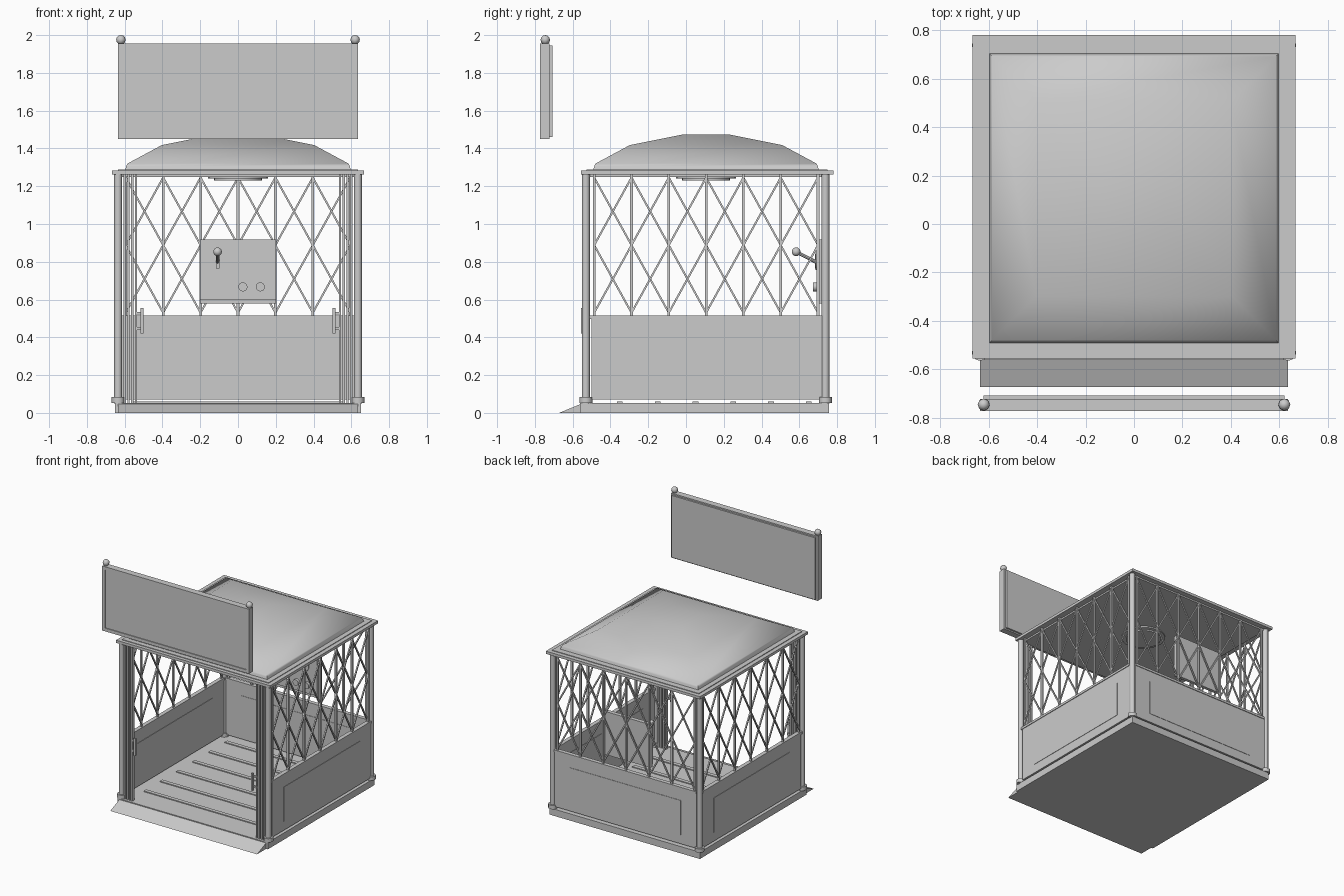
import bpy, bmesh, math
from mathutils import Vector

if "Cube" in bpy.data.objects:
    bpy.data.objects.remove(bpy.data.objects["Cube"])

grey = bpy.data.materials.new("plain_grey")
grey.diffuse_color = (0.6, 0.6, 0.6, 1)
grey.use_nodes = True
grey.node_tree.nodes["Principled BSDF"].inputs["Base Color"].default_value = grey.diffuse_color

CY = 0.106            # middle of the cage in depth
PX = 0.635            # post line, left and right
PF, PB = -0.53, 0.738  # post line, front and back


def finish(name, bm, smooth=None):
    bmesh.ops.recalc_face_normals(bm, faces=bm.faces)
    me = bpy.data.meshes.new(name)
    bm.to_mesh(me)
    bm.free()
    ob = bpy.data.objects.new(name, me)
    bpy.context.collection.objects.link(ob)
    me.materials.append(grey)
    if smooth:
        bpy.ops.object.select_all(action='DESELECT')
        ob.select_set(True)
        bpy.context.view_layer.objects.active = ob
        bpy.ops.object.shade_smooth_by_angle(angle=math.radians(smooth))
    return ob


def add_box(bm, x0, x1, y0, y1, z0, z1):
    vs = bmesh.ops.create_cube(bm, size=1)['verts']
    for v in vs:
        v.co = Vector(((x0 + x1) / 2 + v.co.x * (x1 - x0),
                       (y0 + y1) / 2 + v.co.y * (y1 - y0),
                       (z0 + z1) / 2 + v.co.z * (z1 - z0)))


def boxes(name, *specs):
    bm = bmesh.new()
    for s in specs:
        add_box(bm, *s)
    return finish(name, bm)


def add_rod(bm, a, b, r, seg=12):
    a, b = Vector(a), Vector(b)
    d = b - a
    vs = bmesh.ops.create_cone(bm, cap_ends=True, segments=seg, radius1=r,
                               radius2=r, depth=d.length)['verts']
    q = Vector((0, 0, 1)).rotation_difference(d.normalized())
    for v in vs:
        v.co = q @ v.co + (a + b) / 2


def add_ball(bm, c, r, seg=8, rings=6):
    for v in bmesh.ops.create_uvsphere(bm, u_segments=seg, v_segments=rings, radius=r)['verts']:
        v.co += Vector(c)


def add_bar(bm, a, b, w, out):
    # square bar between two points, lying in a wall whose normal is out
    a, b, out = Vector(a), Vector(b), Vector(out)
    side = (b - a).normalized().cross(out) * w / 2
    t = out * w / 2
    rings = [[bm.verts.new(p + q) for q in (side + t, side - t, -side - t, -side + t)] for p in (a, b)]
    for i in range(4):
        j = (i + 1) % 4
        bm.faces.new((rings[0][i], rings[0][j], rings[1][j], rings[1][i]))
    bm.faces.new(rings[0])
    bm.faces.new(rings[1])


# platform, floor strips and entrance ramp
boxes("platform", (-0.65, 0.65, -0.56, 0.757, 0, 0.053))
boxes("floor_strips", *[(-0.56, 0.56, y - 0.015, y + 0.015, 0.05, 0.06)
                        for y in [-0.35 + 0.2 * i for i in range(6)]])
bm = bmesh.new()
ends = [[bm.verts.new((x, y, z)) for y, z in ((-0.672, 0), (-0.55, 0), (-0.55, 0.05))]
        for x in (-0.635, 0.635)]
for i in range(3):
    j = (i + 1) % 3
    bm.faces.new((ends[0][i], ends[0][j], ends[1][j], ends[1][i]))
for e in ends:
    bm.faces.new(e)
finish("entrance_ramp", bm)

# corner posts with foot collars
bm = bmesh.new()
for x in (-PX, PX):
    for y in (PF, PB):
        add_rod(bm, (x, y, 0.05), (x, y, 1.265), 0.021)
        add_rod(bm, (x, y, 0.053), (x, y, 0.083), 0.034)
finish("corner_posts", bm, 40)

# lower wall panels, top rails and thin raised fields
for s, nm in ((-1, "left"), (1, "right")):
    x = s * PX
    boxes(nm + "_wall_panel",
          (x - 0.011, x + 0.011, -0.50, 0.72, 0.07, 0.51),
          (x - 0.016, x + 0.016, -0.51, 0.72, 0.497, 0.515),
          (x - 0.014, x + 0.014, -0.36, 0.58, 0.14, 0.41))
boxes("back_wall_panel",
      (-0.615, 0.615, PB - 0.011, PB + 0.011, 0.07, 0.51),
      (-0.615, 0.615, PB - 0.016, PB + 0.016, 0.497, 0.515),
      (-0.48, 0.48, PB - 0.014, PB + 0.014, 0.14, 0.41))


# lattice: uprights with two rows of crossed bars in each bay
def lattice(name, at, out, first, step):
    bm = bmesh.new()
    out = Vector(out)
    zs = (0.53, 0.888, 1.246)
    for i in range(7):
        u = first + i * step
        add_bar(bm, at(u, 0.512), at(u, 1.262), 0.014, out)
        if i < 6:
            for z0, z1 in zip(zs, zs[1:]):
                add_bar(bm, at(u, z0) + out * 0.006, at(u + step, z1) + out * 0.006, 0.01, out)
                add_bar(bm, at(u, z1) - out * 0.006, at(u + step, z0) - out * 0.006, 0.01, out)
    finish(name, bm)


for s, nm in ((-1, "left"), (1, "right")):
    lattice(nm + "_lattice", lambda u, z: Vector((s * PX, u, z)), (s, 0, 0), -0.486, 0.1975)
lattice("back_lattice", lambda u, z: Vector((u, PB, z)), (0, 1, 0), -0.594, 0.198)

# folded front gates with pull handles
for s, nm in ((-1, "left"), (1, "right")):
    boxes(nm + "_folded_gate", *[(s * x - 0.006, s * x + 0.006, PF - 0.012, PF + 0.012, 0.053, 1.262)
                                 for x in (0.54, 0.56, 0.58, 0.60)])
    boxes(nm + "_gate_handle",
          (s * 0.508 - 0.008, s * 0.508 + 0.008, -0.555, -0.54, 0.42, 0.555),
          *[(s * 0.522 - 0.02, s * 0.522 + 0.02, -0.543, -0.53, z, z + 0.015) for z in (0.44, 0.52)])

# stepped cornice around the roof
boxes("cornice",
      (-0.62, 0.62, -0.525, 0.74, 1.25, 1.264),
      (-0.667, 0.667, -0.555, 0.78, 1.262, 1.283),
      (-0.635, 0.635, -0.528, 0.748, 1.28, 1.288))

# domed roof, built from square rings
bm = bmesh.new()
prev = None
for h, z in ((0.598, 1.284), (0.592, 1.305), (0.585, 1.32), (0.403, 1.418), (0.128, 1.473)):
    ring = [bm.verts.new((a * h, CY + b * h, z)) for a, b in ((-1, -1), (1, -1), (1, 1), (-1, 1))]
    if prev:
        for i in range(4):
            j = (i + 1) % 4
            bm.faces.new((prev[i], prev[j], ring[j], ring[i]))
    else:
        bm.faces.new(ring)
    prev = ring
bm.faces.new(prev)
finish("domed_roof", bm, 40)

# round ceiling lamp
bm = bmesh.new()
add_rod(bm, (0, CY, 1.24), (0, CY, 1.255), 0.158, 24)
add_rod(bm, (0, CY, 1.23), (0, CY, 1.245), 0.128, 24)
finish("ceiling_lamp", bm, 40)

# control board with dial, buttons and lever
boxes("control_board", (-0.2, 0.2, 0.692, 0.724, 0.60, 0.917),
      (-0.2, 0.2, 0.70, 0.724, 0.58, 0.60))
bm = bmesh.new()
add_rod(bm, (0.072, 0.70, 0.817), (0.072, 0.686, 0.817), 0.06, 24)
finish("dial", bm, 40)
bm = bmesh.new()
for x in (0.026, 0.118):
    add_rod(bm, (x, 0.70, 0.667), (x, 0.672, 0.667), 0.024, 16)
finish("buttons", bm, 40)
bm = bmesh.new()
add_box(bm, -0.117, -0.099, 0.683, 0.695, 0.765, 0.84)
add_rod(bm, (-0.108, 0.695, 0.795), (-0.108, 0.585, 0.852), 0.009, 8)
add_ball(bm, (-0.108, 0.583, 0.853), 0.023, 12, 8)
finish("lever", bm, 40)

# sign board hung in front, with border and corner balls
S0, S1 = -0.772, -0.722
boxes("sign_board", (-0.61, 0.61, S0 + 0.007, S1 - 0.002, 1.465, 1.94),
      (-0.62, 0.62, S1 - 0.004, -0.708, 1.46, 1.945))
boxes("sign_border",
      (-0.635, 0.635, S0, S1, 1.93, 1.955), (-0.635, 0.635, S0, S1, 1.45, 1.475),
      (-0.635, -0.61, S0, S1, 1.475, 1.93), (0.61, 0.635, S0, S1, 1.475, 1.93))
bm = bmesh.new()
for x in (-0.62, 0.62):
    add_rod(bm, (x, -0.745, 1.95), (x, -0.745, 1.962), 0.016, 8)
    add_ball(bm, (x, -0.745, 1.975), 0.025)
finish("sign_balls", bm, 60)
